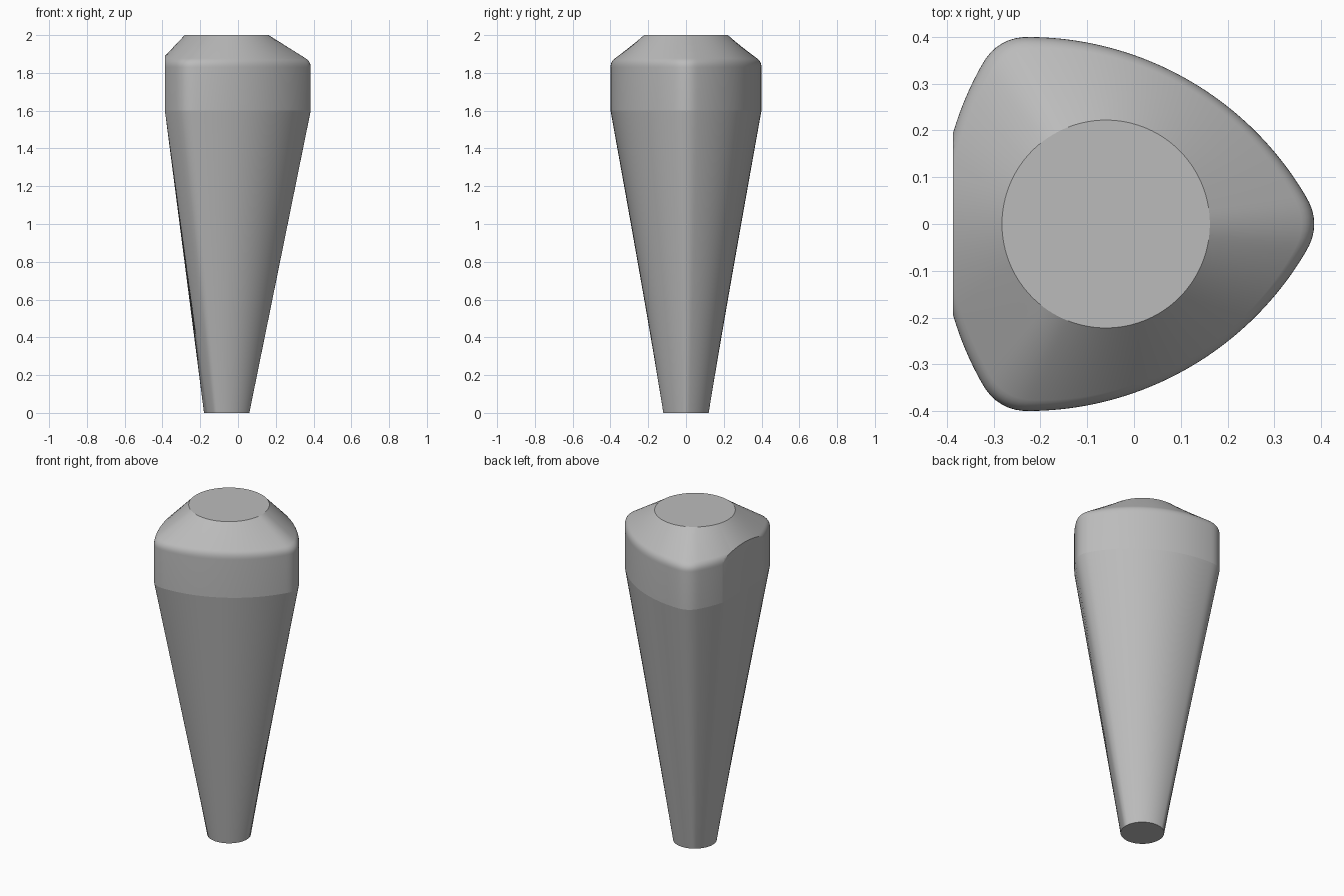
import bpy, bmesh, math
from mathutils import Vector

cube = bpy.data.objects.get("Cube")
if cube:
    bpy.data.objects.remove(cube)

SEG = 180
AXIS_X = -0.06          # centre line of the tapered body
FLAT_X = -0.387         # plane of the flat side
ARC_R, SIDE = 0.69, 0.3545   # bulging side: arc radius, distance from axis
TIP, TIP_R = 0.445, 0.103    # rounded corner: reach from axis, fillet radius

grey = bpy.data.materials.new("plain grey")
grey.use_nodes = True
colour = (0.5, 0.5, 0.5, 1)
grey.diffuse_color = colour
grey.node_tree.nodes["Principled BSDF"].inputs["Base Color"].default_value = colour


def circle_exit(angle, centre, radius):
    """Distance along a ray from the axis to the far side of a circle."""
    ray = Vector((math.cos(angle), math.sin(angle)))
    along = ray.dot(centre)
    return along + math.sqrt(max(0, radius**2 - centre.length_squared + along**2))


def tri_radius(angle):
    """Rounded three-sided outline with bulging sides."""
    a = abs((angle + math.pi / 3) % (2 * math.pi / 3) - math.pi / 3)
    arc_centre = Vector((0.5, math.sqrt(3) / 2)) * (SIDE - ARC_R)
    tip_centre = Vector((TIP - TIP_R, 0))
    join = tip_centre + (tip_centre - arc_centre).normalized() * TIP_R
    if a < math.atan2(join.y, join.x):
        return circle_exit(a, tip_centre, TIP_R)
    return circle_exit(a, arc_centre, ARC_R)


def flat_radius(angle):
    r, c = tri_radius(angle), math.cos(angle)
    return min(r, (FLAT_X - AXIS_X) / c) if c < 0 else r


def loft(bm, sections):
    """Skin a list of (radius function, height function) rings."""
    rings = []
    for radius, z in sections:
        ring = []
        for i in range(SEG):
            a = 2 * math.pi * i / SEG
            r = radius(a)
            ring.append(bm.verts.new((AXIS_X + r * math.cos(a), r * math.sin(a), z)))
        rings.append(ring)
    for low, high in zip(rings, rings[1:]):
        for i in range(SEG):
            j = (i + 1) % SEG
            bm.faces.new((low[i], low[j], high[j], high[i]))
    return rings


def finish(bm, name):
    mesh = bpy.data.meshes.new(name)
    bm.to_mesh(mesh)
    bm.free()
    mesh.materials.append(grey)
    obj = bpy.data.objects.new(name, mesh)
    bpy.context.collection.objects.link(obj)
    bpy.ops.object.select_all(action="DESELECT")
    obj.select_set(True)
    bpy.context.view_layer.objects.active = obj
    bpy.ops.object.shade_smooth_by_angle(angle=math.radians(30))


# Tapered body: round foot growing into the flat-sided outline
bm = bmesh.new()
rings = loft(bm, [(lambda a: 0.12, 0), (flat_radius, 1.6)])
bm.faces.new(rings[0][::-1])
finish(bm, "tapered_body")

# Head: straight band, softened edge, then shoulder running up to a round top
TOP_R, EDGE_Z, SOFT = 0.222, 1.86, 0.12


def shoulder(f):
    return lambda a: tri_radius(a) * (1 - f) + TOP_R * f


sections = [(tri_radius, 1.6)]
for k in range(7):
    t = k / 6
    sections.append((shoulder(SOFT * t * t),
                     EDGE_Z - 0.03 * (1 - t)**2 + (2 - EDGE_Z) * SOFT * t * t))
sections.append((shoulder(1), 2))

bm = bmesh.new()
rings = loft(bm, sections)
bm.faces.new(rings[-1])
bm.faces.new(rings[0][::-1])
bmesh.ops.bisect_plane(bm, geom=bm.verts[:] + bm.edges[:] + bm.faces[:],
                       plane_co=(FLAT_X, 0, 0), plane_no=(-1, 0, 0), clear_outer=True)
bmesh.ops.holes_fill(bm, edges=[e for e in bm.edges if e.is_boundary], sides=0)
bmesh.ops.recalc_face_normals(bm, faces=bm.faces[:])
# Open the hidden underside where the head meets the body
under = [f for f in bm.faces if f.normal.z < -0.9]
bmesh.ops.delete(bm, geom=under, context="FACES_ONLY")
finish(bm, "head")
